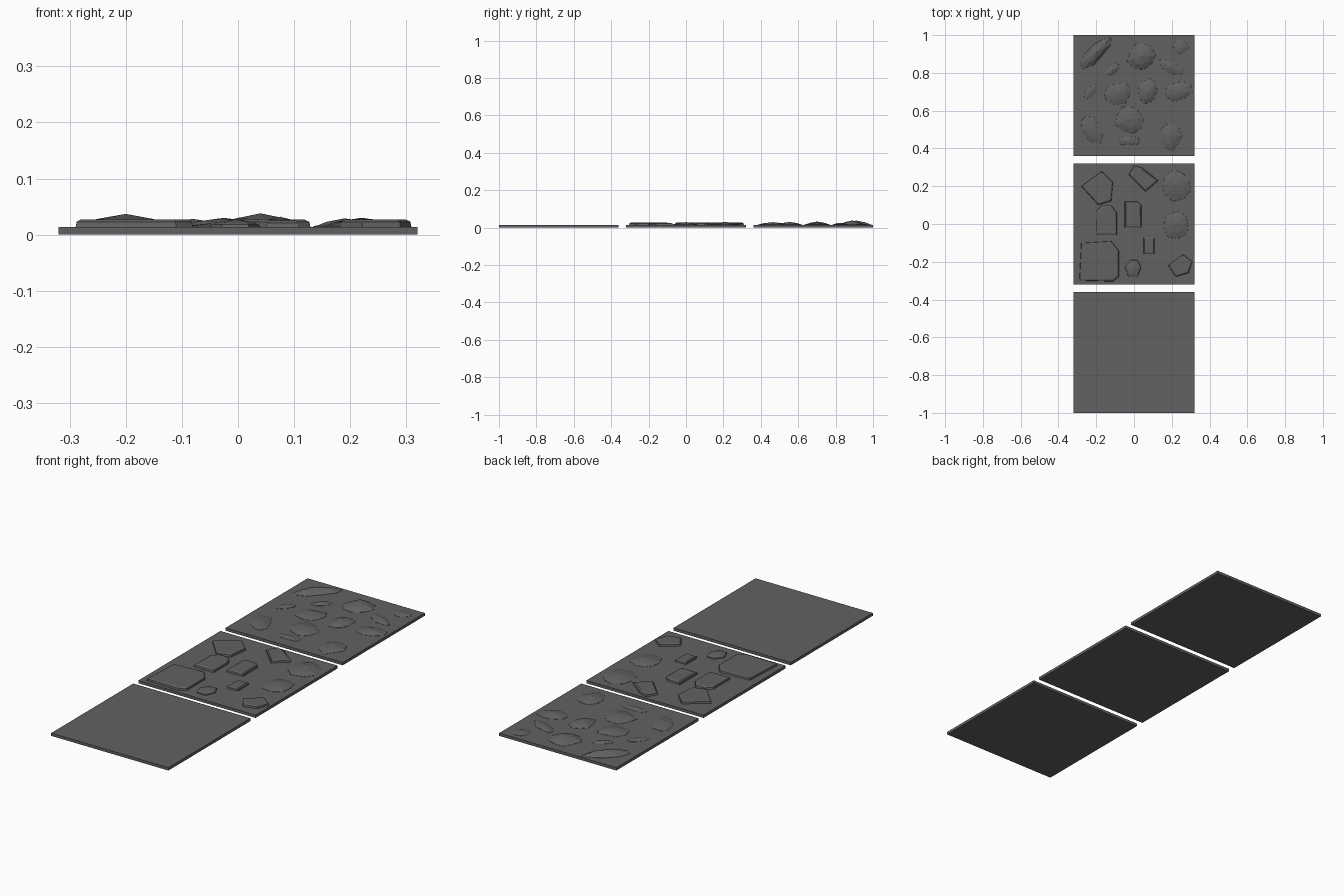
import bpy, bmesh, math, random

if "Cube" in bpy.data.objects:
    bpy.data.objects.remove(bpy.data.objects["Cube"])

random.seed(4)
SLAB = 0.014
stone_mat = bpy.data.materials.new("dark_stone")
stone_mat.diffuse_color = (0.12, 0.12, 0.12, 1)
stone_mat.use_nodes = True
stone_mat.node_tree.nodes["Principled BSDF"].inputs["Base Color"].default_value = stone_mat.diffuse_color


def make_object(name, bm):
    bmesh.ops.recalc_face_normals(bm, faces=bm.faces)
    mesh = bpy.data.meshes.new(name)
    bm.to_mesh(mesh)
    bm.free()
    mesh.materials.append(stone_mat)
    obj = bpy.data.objects.new(name, mesh)
    bpy.context.collection.objects.link(obj)
    return obj


def stacked_rings(name, rings, apex=None):
    """Skin between rings of points; close with a flat cap or a peak."""
    bm = bmesh.new()
    loops = [[bm.verts.new(p) for p in ring] for ring in rings]
    n = len(loops[0])
    for low, high in zip(loops, loops[1:]):
        for i in range(n):
            j = (i + 1) % n
            bm.faces.new((low[i], low[j], high[j], high[i]))
    bm.faces.new(loops[0][::-1])
    if apex:
        tip = bm.verts.new(apex)
        for i in range(n):
            bm.faces.new((loops[-1][i], loops[-1][(i + 1) % n], tip))
    else:
        bm.faces.new(loops[-1])
    return make_object(name, bm)


def paver(name, outline, top=0.027, peak=None):
    """Flat-topped stone with steep sides and a chamfered rim."""
    pts = [(x / 100, y / 100) for x, y in outline]
    cx = sum(p[0] for p in pts) / len(pts)
    cy = sum(p[1] for p in pts) / len(pts)

    def ring(inset, z):
        out = []
        for x, y in pts:
            k = 1 - inset / math.hypot(x - cx, y - cy)
            out.append((cx + (x - cx) * k, cy + (y - cy) * k, z))
        return out
    stacked_rings(name, [ring(0, SLAB - 0.004), ring(0.003, top - 0.004),
                         ring(0.012, top)],
                  (cx, cy, peak) if peak else None)


def mound(name, x, y, a, b, angle, height, n=9):
    """Half-buried rough stone: irregular outline rising to a peak."""
    c, s = math.cos(math.radians(angle)), math.sin(math.radians(angle))
    wobble = [random.uniform(0.82, 1.12) for _ in range(n)]

    def ring(scale, z):
        out = []
        for i, w in enumerate(wobble):
            t = math.tau * i / n
            u, v = a * w * scale * math.cos(t), b * w * scale * math.sin(t)
            out.append((x + u * c - v * s, y + u * s + v * c, z))
        return out
    stacked_rings(name, [ring(1, SLAB - 0.002), ring(0.98, SLAB + 0.001),
                         ring(0.6, SLAB + height * 0.6)],
                  (x, y, SLAB + height))


# Three square base slabs
for label, y in (("front", -0.68), ("middle", 0), ("back", 0.68)):
    bm = bmesh.new()
    bmesh.ops.create_cube(bm, size=1)
    for v in bm.verts:
        v.co = (v.co.x * 0.64, v.co.y * 0.64 + y, (v.co.z + 0.5) * SLAB)
    make_object(label + "_slab", bm)

# Cut paving stones on the middle slab (outlines in hundredths)
paver("paver_upper_left", [(-28, 20), (-17, 28), (-11, 22), (-12, 12), (-19, 10)])
paver("paver_left", [(-20, 7), (-17, 10), (-12, 10), (-9, 6), (-9, -6), (-20, -6)])
paver("paver_centre", [(-5, 12), (2, 12), (4, 10), (4, -2), (-5, -2)])
paver("paver_top", [(-3, 26), (0, 31), (4, 30), (13, 23), (6, 17)])
paver("paver_large", [(-28, -10), (-12, -9), (-8, -14), (-8, -28), (-11, -30.5),
                      (-29, -30)], 0.027)
paver("paver_small", [(5, -7), (11, -7), (11, -16), (5, -16)], 0.025)
paver("paver_round", [(-5, -23), (-2, -19), (2, -19), (4, -23), (2, -28), (-3, -28)],
      0.022, 0.028)
paver("paver_right", [(18, -22), (26, -16), (31, -20), (29, -26), (22, -28)])
mound("mound_middle_upper", 0.22, 0.21, 0.085, 0.085, 20, 0.016)
mound("mound_middle_lower", 0.22, 0.0, 0.075, 0.075, 0, 0.015)

# Rough half-buried stones on the back slab: x, y, half sizes, angle, height
rough = [
    (-.20, .91, .11, .042, 45, .023), (.04, .89, .075, .075, 0, .024),
    (.245, .935, .042, .038, 0, .008), (-.115, .815, .05, .024, 40, .010),
    (.195, .83, .075, .033, -25, .010), (-.23, .70, .05, .026, 45, .007),
    (-.08, .695, .075, .06, 20, .014), (.075, .70, .052, .068, 0, .018),
    (.235, .70, .08, .055, 30, .013), (-.225, .495, .09, .055, -55, .012),
    (-.025, .555, .075, .08, 0, .016), (-.035, .44, .068, .025, 0, .007),
    (.19, .465, .063, .078, 0, .015),
]
for i, params in enumerate(rough):
    mound(f"rough_stone_{i + 1}", *params)
